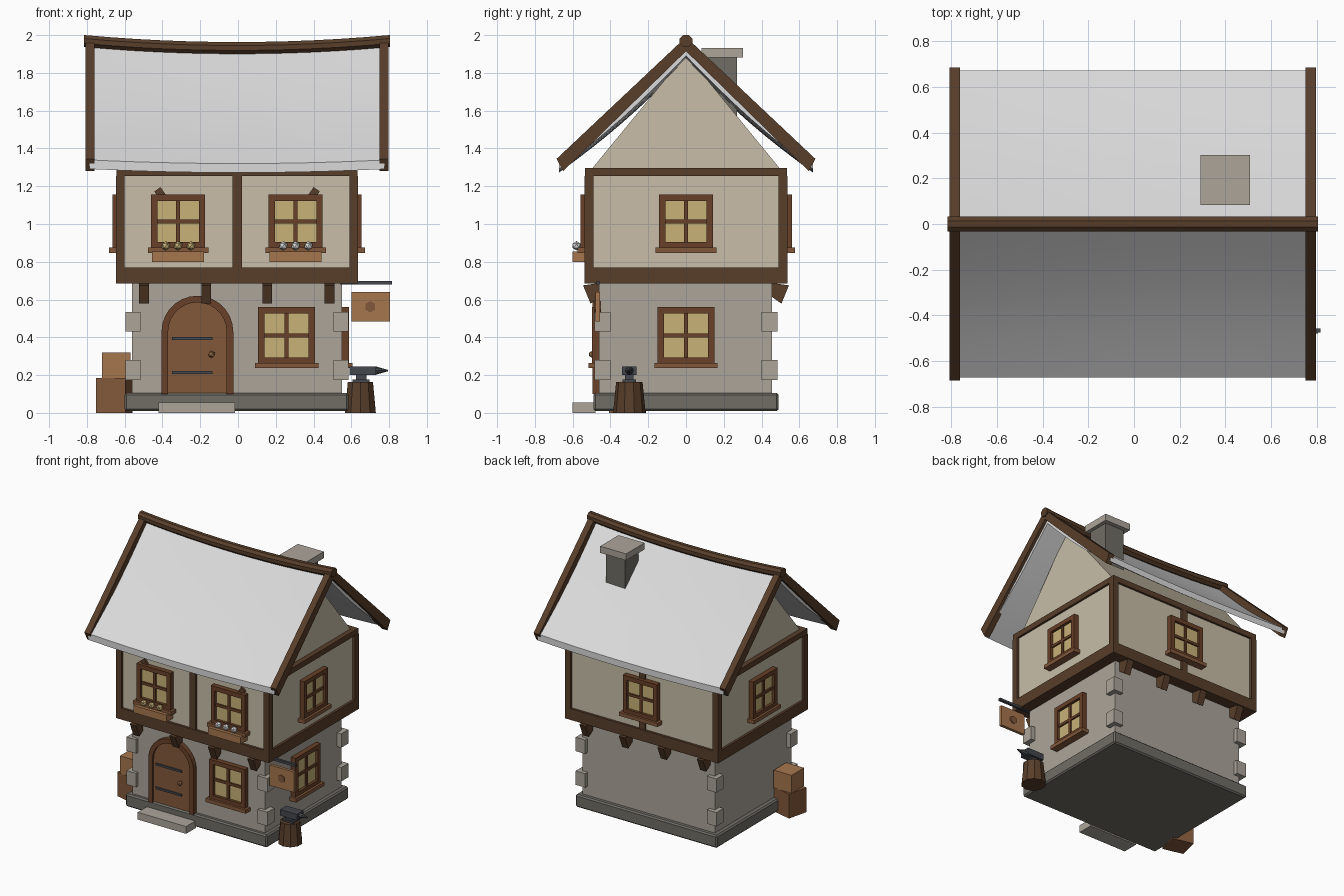
import bpy, bmesh
from math import pi, sin, cos, radians
from mathutils import Matrix, Vector

if "Cube" in bpy.data.objects:
    bpy.data.objects.remove(bpy.data.objects["Cube"])


def material(name, hex_colour):
    rgb = [int(hex_colour[i:i + 2], 16) / 255 for i in (0, 2, 4)]
    lin = [c / 12.92 if c <= 0.04045 else ((c + 0.055) / 1.055) ** 2.4 for c in rgb]
    m = bpy.data.materials.new(name)
    m.use_nodes = True
    m.diffuse_color = (*lin, 1)
    m.node_tree.nodes["Principled BSDF"].inputs["Base Color"].default_value = (*lin, 1)
    return m


TIMBER = material("dark timber", "583E2A")
OAK = material("frame oak", "684028")
DOOR = material("door wood", "82583A")
PALE = material("pale wood", "A6764E")
PLASTER = material("plaster", "C8BEA8")
STONE = material("stone", "ACA59A")
SLATE = material("dark stone", "706D65")
ROOF = material("roof white", "DADADA")
GLASS = material("warm glass", "C8B278")
IRON = material("iron", "44474D")
CX = -0.005  # house centre line


def finish(name, bm, mat, matrix=None, smooth=False):
    bmesh.ops.recalc_face_normals(bm, faces=bm.faces)
    me = bpy.data.meshes.new(name)
    bm.to_mesh(me)
    bm.free()
    me.materials.append(mat)
    if smooth:
        for p in me.polygons:
            p.use_smooth = True
        me.set_sharp_from_angle(angle=radians(30))
    ob = bpy.data.objects.new(name, me)
    bpy.context.collection.objects.link(ob)
    if matrix:
        ob.matrix_world = matrix
    return ob


def box(name, mat, xs, ys, zs, matrix=None):
    bm = bmesh.new()
    bmesh.ops.create_cube(bm, size=1)
    for v in bm.verts:
        v.co = [(a + b) / 2 + c * (b - a) for (a, b), c in zip((xs, ys, zs), v.co)]
    return finish(name, bm, mat, matrix)


def prism(name, mat, pts, axis, a, b):
    """Extrude a profile of (x, z) or (y, z) points from a to b along axis."""
    bm = bmesh.new()
    vec = (lambda p, t: (t, *p)) if axis == "x" else (lambda p, t: (p[0], t, p[1]))
    face = bm.faces.new([bm.verts.new(vec(p, a)) for p in pts])
    ext = bmesh.ops.extrude_face_region(bm, geom=[face])["geom"]
    step = Vector(vec((0, 0), b - a))
    bmesh.ops.translate(bm, vec=step, verts=[v for v in ext if isinstance(v, bmesh.types.BMVert)])
    return finish(name, bm, mat)


def cone(name, mat, loc, r1, r2, depth, sides=8, rot=None):
    bm = bmesh.new()
    bmesh.ops.create_cone(bm, cap_ends=True, segments=sides, radius1=r1, radius2=r2, depth=depth)
    return finish(name, bm, mat, Matrix.Translation(loc) @ (rot or Matrix()))


def ball(name, mat, loc, r):
    bm = bmesh.new()
    bmesh.ops.create_icosphere(bm, subdivisions=1, radius=r)
    return finish(name, bm, mat, Matrix.Translation(loc))


def window(name, loc, size, angle=0):
    """Cross window facing -y locally, origin at its centre on the wall."""
    m = Matrix.Translation(loc) @ Matrix.Rotation(radians(angle), 4, "Z")
    h, w = size / 2, 0.033
    box(name + "_glass", GLASS, (-h + w, h - w), (-0.017, 0.005), (-h + w, h - w), m)
    for s, side in ((-1, "right"), (1, "left")):
        box(f"{name}_{side}_jamb", OAK, sorted((s * h, s * (h - w))), (-0.038, 0.005), (-h, h), m)
    for s, side in ((-1, "bottom"), (1, "top")):
        box(f"{name}_{side}_rail", OAK, (-h + w, h - w), (-0.038, 0.005), sorted((s * h, s * (h - w))), m)
    box(name + "_mullion", OAK, (-0.01, 0.01), (-0.028, 0), (-h + w, h - w), m)
    box(name + "_crossbar", OAK, (-h + w, h - w), (-0.028, 0), (-0.01, 0.01), m)
    box(name + "_sill", DOOR, (-h - 0.018, h + 0.018), (-0.055, 0), (-h - 0.023, -h + 0.005), m)


# Ground floor, foundation and step
base = box("foundation", SLATE, (-0.6, 0.585), (-0.49, 0.49), (0.01, 0.105))
bevel = base.modifiers.new("bevel", "BEVEL")
bevel.width = 0.01
box("ground_floor", STONE, (-0.56, 0.55), (-0.46, 0.455), (0.1, 0.7))
box("door_step", STONE, (-0.42, -0.015), (-0.6, -0.48), (0, 0.055))
for sx in (-1, 1):
    for sy in (-1, 1):
        for z in (0.175, 0.43):
            box("corner_stone", STONE, sorted((CX + sx * 0.51, CX + sx * 0.59)),
                sorted((sy * 0.4, sy * 0.485)), (z, z + 0.105))

# Upper floor with timber frame
box("upper_floor", PLASTER, (CX - 0.622, CX + 0.622), (-0.52, 0.52), (0.7, 1.285))
box("upper_floor_base", TIMBER, (CX - 0.64, CX + 0.64), (-0.538, 0.538), (0.685, 0.77))
for s in (-1, 1):
    box("top_beam", TIMBER, (CX - 0.638, CX + 0.638), sorted((s * 0.49, s * 0.536)), (1.255, 1.297))
    box("side_top_beam", TIMBER, sorted((CX + s * 0.595, CX + s * 0.638)), (-0.49, 0.49), (1.255, 1.297))
    box("middle_post", TIMBER, (-0.03, 0.02), sorted((s * 0.5, s * 0.535)), (0.77, 1.255))
    for t in (-1, 1):
        box("corner_post", TIMBER, sorted((CX + s * 0.595, CX + s * 0.64)),
            sorted((t * 0.49, t * 0.538)), (0.77, 1.255))
    # Diagonal brace behind each front window
    tilt = Matrix.Translation((CX + s * 0.37, -0.525, 1.11)) @ Matrix.Rotation(s * radians(35), 4, "Y")
    box("brace", TIMBER, (-0.02, 0.02), (-0.01, 0.01), (-0.09, 0.09), tilt)
    # Overhang brackets
    for x in (-0.498, -0.168, 0.155, 0.485):
        prism("bracket", TIMBER, [(s * 0.44, 0.69), (s * 0.545, 0.675), (s * 0.505, 0.578), (s * 0.44, 0.625)],
              "x", x - 0.026, x + 0.026)

# Gable, one prism through the attic
prism("gable", PLASTER, [(-0.5, 1.29), (0.5, 1.29), (0, 1.9)], "x", CX - 0.6, CX + 0.6)


# Sagging roof slab
def bow(x):
    return 1 - (x / 0.8) ** 2


bm = bmesh.new()
bmesh.ops.create_grid(bm, x_segments=12, y_segments=16, size=1)
for v in bm.verts:
    x, t = v.co.x * 0.78 + CX, abs(v.co.y)
    z = 1.94 - 0.6 * t - 0.028 * sin(pi * t) - (0.035 - 0.015 * t) * bow(x)
    v.co = (x, v.co.y * 0.672, z)
top = bmesh.ops.extrude_face_region(bm, geom=list(bm.faces), use_keep_orig=True)["geom"]
bmesh.ops.translate(bm, vec=(0, 0, -0.048), verts=[g for g in top if isinstance(g, bmesh.types.BMVert)])
finish("roof", bm, ROOF, smooth=True)

# Ridge beam, following the sag
bm = bmesh.new()
rings = []
for i in range(13):
    x = -0.81 + 1.62 * i / 12
    rings.append([bm.verts.new((x + CX, 0.036 * cos(k * pi / 4 + pi / 8),
                                1.968 - 0.036 * bow(x) + 0.034 * sin(k * pi / 4 + pi / 8))) for k in range(8)])
for a, b in zip(rings, rings[1:]):
    for k in range(8):
        bm.faces.new((a[k], a[k - 1], b[k - 1], b[k]))
bm.faces.new(rings[0])
bm.faces.new(rings[-1])
finish("ridge_beam", bm, TIMBER)

# Barge boards on the roof ends
for sx in (-1, 1):
    for sy in (-1, 1):
        prism("barge_board", TIMBER, [(0, 1.99), (sy * 0.685, 1.345), (sy * 0.65, 1.28), (0, 1.915)],
              "x", CX + sx * 0.755, CX + sx * 0.802)

# Chimney
box("chimney", SLATE, (0.32, 0.48), (0.11, 0.27), (1.56, 1.89))
box("chimney_cap", STONE, (0.29, 0.507), (0.083, 0.302), (1.882, 1.932))

# Windows
window("upper_right_window", (-0.317, -0.52, 1.013), 0.285)
window("upper_left_window", (0.305, -0.52, 1.013), 0.285)
window("left_side_window", (0.617, 0, 1.013), 0.285, 90)
window("right_side_window", (-0.627, 0, 1.013), 0.285, -90)
window("back_window", (CX, 0.522, 1.013), 0.285, 180)
window("lower_front_window", (0.257, -0.46, 0.41), 0.3)
window("lower_side_window", (0.55, 0, 0.41), 0.3, 90)

# Flower boxes
for x, bloom in ((-0.317, GLASS), (0.305, ROOF)):
    box("flower_box", PALE, (x - 0.138, x + 0.138), (-0.6, -0.52), (0.8, 0.855))
    for dx in (-0.065, 0, 0.068):
        ball("flower", bloom, (x + dx, -0.58, 0.885), 0.025)


# Arched door
def arch(r, x=-0.215, spring=0.43):
    curve = [(x + r * cos(pi * k / 14), spring + r * sin(pi * k / 14)) for k in range(15)]
    return [(x + r, 0.1)] + curve + [(x - r, 0.1)]


outer, inner = arch(0.19), arch(0.155)
prism("door_frame", OAK, outer + inner[::-1], "y", -0.495, -0.45)
prism("door", DOOR, inner, "y", -0.48, -0.45)
for z in (0.215, 0.395):
    box("door_hinge", IRON, (-0.35, -0.135), (-0.488, -0.475), (z - 0.008, z + 0.008))
ball("door_knob", PALE, (-0.14, -0.497, 0.31), 0.019)

# Hanging sign
box("sign_bar", IRON, (0.54, 0.815), (-0.475, -0.457), (0.679, 0.697))
box("sign_board", PALE, (0.6, 0.805), (-0.478, -0.456), (0.485, 0.64))
cone("sign_emblem", DOOR, (0.7, -0.467, 0.562), 0.03, 0.03, 0.036, 6, Matrix.Rotation(pi / 2, 4, "X"))

# Stump and anvil
cone("stump", TIMBER, (0.648, -0.3, 0.082), 0.086, 0.07, 0.164, 10)
box("anvil_foot", IRON, (0.605, 0.695), (-0.335, -0.265), (0.16, 0.178))
box("anvil_waist", IRON, (0.625, 0.68), (-0.322, -0.278), (0.175, 0.205))
box("anvil_body", IRON, (0.59, 0.73), (-0.338, -0.262), (0.2, 0.246))
cone("anvil_horn", IRON, (0.76, -0.3, 0.224), 0.023, 0.003, 0.07, 8, Matrix.Rotation(pi / 2, 4, "Y"))

# Stacked crates
turn = Matrix.Translation((-0.655, -0.31, 0)) @ Matrix.Rotation(radians(-14), 4, "Z")
box("lower_crate", DOOR, (-0.08, 0.08), (-0.08, 0.08), (0, 0.185), turn)
box("upper_crate", PALE, (-0.72, -0.57), (-0.385, -0.235), (0.185, 0.32))
